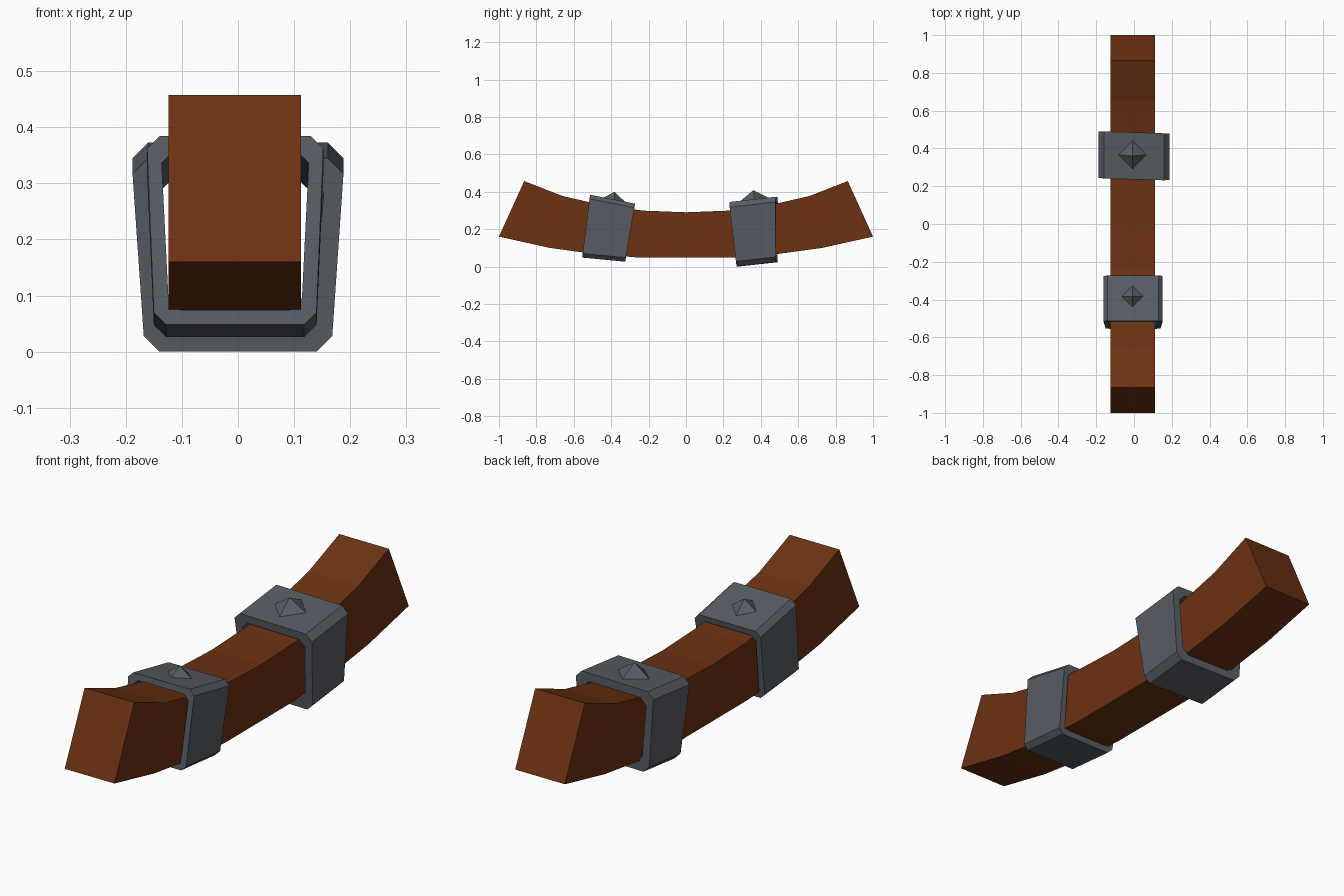
import bpy
from mathutils import Vector

if "Cube" in bpy.data.objects:
    bpy.data.objects.remove(bpy.data.objects["Cube"])


def material(name, color):
    m = bpy.data.materials.new(name)
    m.diffuse_color = (*color, 1)
    m.use_nodes = True
    m.node_tree.nodes["Principled BSDF"].inputs["Base Color"].default_value = m.diffuse_color
    return m


WOOD = material("brown wood", (0.15, 0.032, 0.006))
IRON = material("dark iron", (0.098, 0.112, 0.13))


def make(name, verts, faces, mat):
    me = bpy.data.meshes.new(name)
    me.from_pydata(verts, [], faces)
    me.materials.append(mat)
    ob = bpy.data.objects.new(name, me)
    bpy.context.collection.objects.link(ob)
    # consistent outward normals
    import bmesh
    bm = bmesh.new()
    bm.from_mesh(me)
    bmesh.ops.recalc_face_normals(bm, faces=bm.faces)
    bm.to_mesh(me)
    bm.free()
    return ob


def loft(name, rings, mat, closed=False):
    """Skin matching rings; closed joins the last ring to the first."""
    n, r = len(rings[0]), len(rings)
    verts = [v for ring in rings for v in ring]
    faces = []
    for i in range(r if closed else r - 1):
        a, b = i * n, (i + 1) % r * n
        faces += [(a + k, a + (k + 1) % n, b + (k + 1) % n, b + k) for k in range(n)]
    if not closed:
        faces += [tuple(range(n)), tuple(range((r - 1) * n, r * n))]
    return make(name, verts, faces, mat)


# Curved beam: half profile (top y, top z, bottom y, bottom z), mirrored in y
half = [(0.865, 0.457, 1.0, 0.16), (0.66, 0.377, 0.73, 0.10),
        (0.45, 0.329, 0.49, 0.067), (0.23, 0.299, 0.25, 0.048)]
stations = [(-a, b, -c, d) for a, b, c, d in half] + [(0, 0.29, 0, 0.048)] + half[::-1]
X0, X1 = -0.124, 0.112
loft("curved_beam", [[(X0, c, d), (X1, c, d), (X1, a, b), (X0, a, b)]
                     for a, b, c, d in stations], WOOD)


# Chamfered, tapered iron bands around the beam
def octagon(bottom, top, wb, wt, c, inset, cx, yaw):
    b, t = Vector(bottom), Vector(top)
    up = (t - b).normalized()
    h = (t - b).length - 2 * inset
    b = b + up * inset
    wb, wt = wb - inset, wt - inset
    pts = [(wb - c, 0), (wb, c), (wt, h - c), (wt - c, h)]
    pts += [(-x, z) for x, z in reversed(pts)]
    return [(cx + x, b.x + up.x * z + yaw * x, b.y + up.y * z) for x, z in pts]


def band(name, front, back, wb, wt, c, inset, cx, yaw=0):
    rings = [octagon(*e, wb, wt, c, i, cx, yaw)
             for e, i in ((front, 0), (back, 0), (back, inset), (front, inset))]
    loft(name, rings, IRON, closed=True)


band("front_band", ((-0.555, 0.048), (-0.513, 0.384)), ((-0.325, 0.026), (-0.272, 0.336)),
     0.145, 0.157, 0.022, 0.026, -0.005)
band("back_band", ((0.275, 0.0), (0.236, 0.345)), ((0.485, 0.023), (0.485, 0.373)),
     0.168, 0.188, 0.028, 0.035, 0.0, -0.03)


# Pyramid studs, diamond turned, sitting on the sloped band tops
def stud(name, cx, cy, r, base_z, slope, apex):
    ring = [(cx + dx * r, cy + dy * r, base_z + slope * dy * r - 0.004)
            for dx, dy in ((1, 0), (0, 1), (-1, 0), (0, -1))]
    make(name, ring + [apex],
         [(0, 1, 4), (1, 2, 4), (2, 3, 4), (3, 0, 4), (3, 2, 1, 0)], IRON)


stud("front_stud", -0.009, -0.383, 0.062, 0.358, -0.2, (-0.009, -0.383, 0.399))
stud("back_stud", -0.007, 0.367, 0.08, 0.360, 0.112, (-0.007, 0.36, 0.408))
